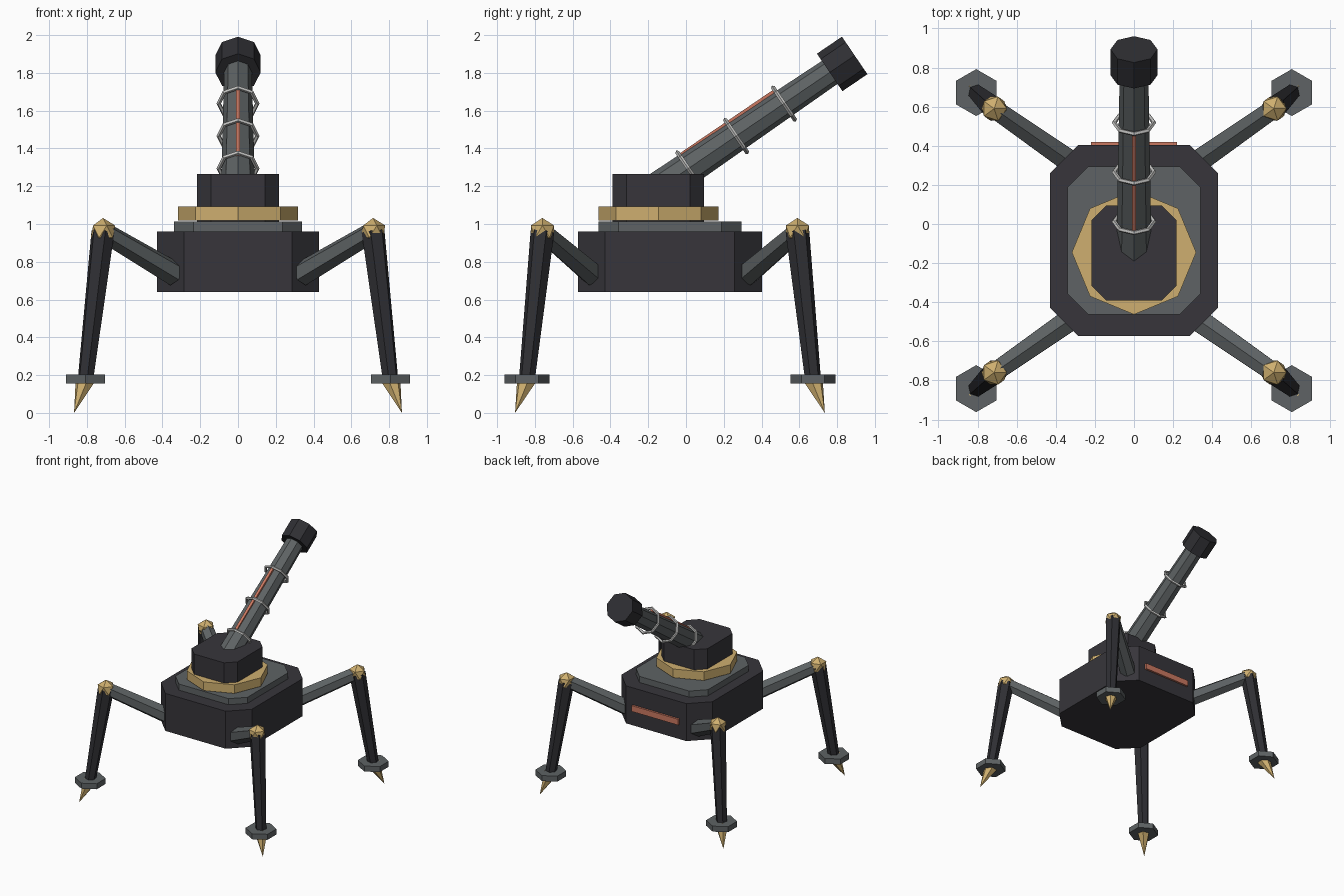
import bpy, bmesh
from mathutils import Matrix, Vector

cube = bpy.data.objects.get("Cube")
if cube:
    bpy.data.objects.remove(cube)


def material(name, rgb):
    m = bpy.data.materials.new(name)
    m.use_nodes = True
    m.diffuse_color = (*rgb, 1)
    m.node_tree.nodes["Principled BSDF"].inputs["Base Color"].default_value = (*rgb, 1)
    return m


CHARCOAL = material("charcoal", (0.038, 0.036, 0.043))
BLACK = material("black steel", (0.028, 0.028, 0.033))
GREY = material("grey steel", (0.112, 0.124, 0.128))
GOLD = material("brass", (0.62, 0.43, 0.16))
ORANGE = material("orange", (0.60, 0.19, 0.12))
SILVER = material("silver", (0.52, 0.52, 0.51))


def add_object(name, bm, mat):
    bmesh.ops.recalc_face_normals(bm, faces=bm.faces)
    mesh = bpy.data.meshes.new(name)
    bm.to_mesh(mesh)
    bm.free()
    mesh.materials.append(mat)
    ob = bpy.data.objects.new(name, mesh)
    bpy.context.collection.objects.link(ob)
    return ob


def chamfered_block(name, mat, half_x, y0, y1, z0, z1, cut):
    """Box with its four upright edges cut off."""
    mid, half_y = (y0 + y1) / 2, (y1 - y0) / 2
    a, b = half_x - cut, half_y - cut
    outline = [(a, -half_y), (half_x, -b), (half_x, b), (a, half_y)]
    outline += [(-x, -y) for x, y in outline]
    bm = bmesh.new()
    face = bm.faces.new([bm.verts.new((x, y + mid, z0)) for x, y in outline])
    top = bmesh.ops.extrude_face_region(bm, geom=[face])["geom"]
    verts = [v for v in top if isinstance(v, bmesh.types.BMVert)]
    bmesh.ops.translate(bm, vec=(0, 0, z1 - z0), verts=verts)
    return add_object(name, bm, mat)


def rod(name, mat, start, end, r0, r1, sides):
    """Tapered prism between two points."""
    start, end = Vector(start), Vector(end)
    axis = end - start
    upright = abs(axis.normalized().z) > 0.999
    turn = Matrix() if upright else axis.to_track_quat('Z', 'Y').to_matrix().to_4x4()
    bm = bmesh.new()
    bmesh.ops.create_cone(bm, cap_ends=True, segments=sides, radius1=r0, radius2=r1,
                          depth=axis.length,
                          matrix=Matrix.Translation((start + end) / 2) @ turn)
    return add_object(name, bm, mat)


def box(name, mat, size, matrix):
    bm = bmesh.new()
    bmesh.ops.create_cube(bm, size=1, matrix=matrix @ Matrix.Diagonal((*size, 1)))
    return add_object(name, bm, mat)


# Hull, deck, turntable and turret
MID = -0.085
chamfered_block("hull", CHARCOAL, 0.43, MID - 0.488, MID + 0.488, 0.64, 0.96, 0.145)
chamfered_block("deck_plate", GREY, 0.34, MID - 0.378, MID + 0.378, 0.95, 1.012, 0.105)
rod("turntable_ring", GOLD, (0, -0.145, 1.018), (0, -0.145, 1.092), 0.318, 0.318, 8)
chamfered_block("turret", CHARCOAL, 0.217, -0.39, 0.095, 1.01, 1.265, 0.075)

# Glowing panel on the back of the hull
box("back_panel", ORANGE, (0.44, 0.03, 0.05), Matrix.Translation((0, MID + 0.49, 0.79)))

# Barrel, raised toward the back
base = Vector((0, -0.145, 1.187))
aim = Vector((0, 0.827, 0.562)).normalized()
turn = aim.to_track_quat('Z', 'Y')
up = turn @ Vector((0, 1, 0))


def along(distance):
    return base + aim * distance


rod("barrel", GREY, base, along(1.13), 0.09, 0.073, 8)
rod("muzzle", BLACK, along(1.095), along(1.255), 0.12, 0.12, 8)
box("barrel_strip", ORANGE, (0.022, 0.016, 0.61),
    Matrix.Translation(along(0.49) + up * 0.084) @ turn.to_matrix().to_4x4())

# Straps around the barrel
for i in range(3):
    bpy.ops.mesh.primitive_torus_add(
        major_segments=8, minor_segments=5, major_radius=0.102, minor_radius=0.012,
        location=along(0.19 + 0.306 * i), rotation=turn.to_euler())
    strap = bpy.context.object
    strap.name = f"barrel_strap_{i + 1}"
    strap.data.materials.append(SILVER)

# Four legs
for side, sx in (("left", 1), ("right", -1)):
    for end, sy in (("front", -1), ("back", 1)):
        def spot(x, y, z):
            return Vector((sx * x, MID + sy * y, z))

        tag = f"{end}_{side}"
        knee, foot = spot(0.715, 0.675, 0.96), spot(0.807, 0.757, 0.18)
        rod(f"{tag}_upper_leg", GREY, spot(0.335, 0.41, 0.735), knee, 0.066, 0.055, 6)
        rod(f"{tag}_lower_leg", BLACK, knee, foot, 0.064, 0.043, 6)
        bm = bmesh.new()
        bmesh.ops.create_icosphere(bm, subdivisions=1, radius=0.072,
                                   matrix=Matrix.Translation(knee))
        add_object(f"{tag}_knee", bm, GOLD)
        rod(f"{tag}_foot_plate", GREY, foot - Vector((0, 0, 0.025)),
            foot + Vector((0, 0, 0.022)), 0.12, 0.12, 6)
        rod(f"{tag}_claw", GOLD, foot, spot(0.868, 0.82, 0), 0.055, 0, 6)
